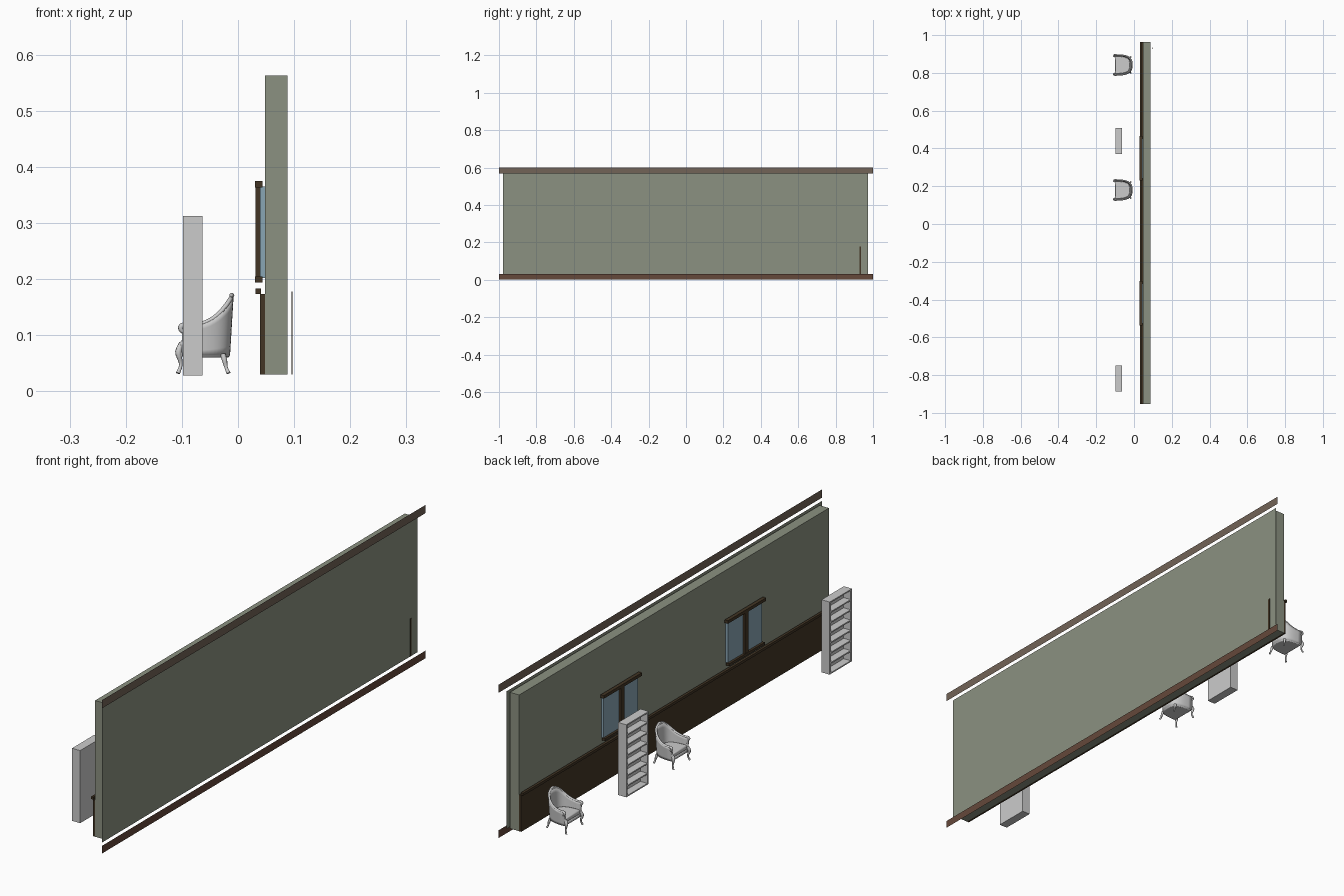
import bpy, bmesh, math
from mathutils import Vector

if "Cube" in bpy.data.objects:
    bpy.data.objects.remove(bpy.data.objects["Cube"], do_unlink=True)


def material(name, rgb):
    m = bpy.data.materials.new(name)
    m.use_nodes = True
    m.diffuse_color = (*rgb, 1)
    m.node_tree.nodes["Principled BSDF"].inputs["Base Color"].default_value = (*rgb, 1)
    return m


GREEN = material("sage green", (0.26, 0.285, 0.22))
WOOD = material("dark wood", (0.055, 0.036, 0.018))
CROWN = material("grey brown", (0.17, 0.125, 0.095))
BASE = material("red brown", (0.13, 0.065, 0.042))
GLASS = material("pale blue glass", (0.25, 0.38, 0.46))
GREY = material("light grey", (0.6, 0.6, 0.6))


def add_mesh(name, bm, mat, smooth=False):
    bmesh.ops.recalc_face_normals(bm, faces=bm.faces)
    me = bpy.data.meshes.new(name)
    bm.to_mesh(me)
    bm.free()
    me.materials.append(mat)
    ob = bpy.data.objects.new(name, me)
    bpy.context.collection.objects.link(ob)
    if smooth:
        select(ob)
        bpy.ops.object.shade_smooth_by_angle(angle=math.radians(40))
    return ob


def select(ob):
    bpy.ops.object.select_all(action="DESELECT")
    ob.select_set(True)
    bpy.context.view_layer.objects.active = ob


def box(name, x, y, z, mat):
    bm = bmesh.new()
    bmesh.ops.create_cube(bm, size=1)
    for v in bm.verts:
        v.co = [(r[0] + r[1]) / 2 + c * (r[1] - r[0]) for c, r in zip(v.co, (x, y, z))]
    return add_mesh(name, bm, mat)


def sheet(name, x, y, z, mat):
    """Flat upright sheet facing +x."""
    bm = bmesh.new()
    corners = [(y[0], z[0]), (y[1], z[0]), (y[1], z[1]), (y[0], z[1])]
    bm.faces.new([bm.verts.new((x, a, b)) for a, b in corners])
    return add_mesh(name, bm, mat)


def tube(name, points, radii, mat):
    """Round bar through points, tapering by the radii."""
    cu = bpy.data.curves.new(name, "CURVE")
    cu.dimensions = "3D"
    cu.bevel_depth = 1
    cu.bevel_resolution = 2
    cu.resolution_u = 5
    cu.use_fill_caps = True
    sp = cu.splines.new("BEZIER")
    sp.bezier_points.add(len(points) - 1)
    for bp, p, r in zip(sp.bezier_points, points, radii):
        bp.co = p
        bp.radius = r
        bp.handle_left_type = bp.handle_right_type = "AUTO"
    cu.materials.append(mat)
    ob = bpy.data.objects.new(name, cu)
    bpy.context.collection.objects.link(ob)
    select(ob)
    bpy.ops.object.convert(target="MESH")


# Wall, outer panel and trim sheets
box("wall", (0.048, 0.088), (-0.952, 0.963), (0.03, 0.563), GREEN)
sheet("outer_panel", 0.096, (-0.979, 0.973), (0.03, 0.568), GREEN)
sheet("crown_trim", 0.112, (-1, 1), (0.568, 0.6), CROWN)
sheet("base_trim", 0.112, (-1, 1), (0, 0.03), BASE)

# Wainscot, chair rail and the narrow upright strip on the outer panel
box("wainscot", (0.039, 0.048), (-0.952, 0.963), (0.03, 0.173), WOOD)
box("chair_rail", (0.031, 0.041), (-0.952, 0.963), (0.173, 0.183), WOOD)
box("panel_strip", (0.095, 0.097), (0.927, 0.935), (0.03, 0.178), WOOD)


def window(yc):
    box("window_header", (0.03, 0.044), (yc - 0.118, yc + 0.118), (0.363, 0.375), WOOD)
    box("window_sill", (0.03, 0.044), (yc - 0.11, yc + 0.11), (0.194, 0.204), WOOD)
    box("window_mullion", (0.031, 0.039), (yc - 0.012, yc + 0.012), (0.204, 0.363), WOOD)
    for s in (-1, 1):
        y = sorted((yc, yc + s * 0.106))
        box("window_pane", (0.039, 0.048), y, (0.202, 0.365), GLASS)


def bookcase(yc):
    front, back, half, low, top = -0.098, -0.063, 0.069, 0.028, 0.312
    t = 0.005
    box("bookcase_back", (back - t, back), (yc - half, yc + half), (low, top), GREY)
    for s in (-1, 1):
        y = sorted((yc + s * half, yc + s * (half - 0.008)))
        box("bookcase_side", (front, back - t), y, (low, top), GREY)
    count = 8
    for i in range(count):
        z = low + i * (top - low - t) / (count - 1)
        box("bookcase_shelf", (front, back - t), (yc - half + 0.008, yc + half - 0.008),
            (z, z + t), GREY)


def outline(scale=1.0, n=28):
    """U-shaped plan of the chair, from one arm round the back to the other."""
    pts = []
    for i in range(n + 1):
        a = math.pi * (i / n - 0.5)
        x = 0.088 * scale * max(math.cos(a), 0) ** 0.66
        y = 0.052 * scale * math.copysign(abs(math.sin(a)) ** 0.66, a)
        pts.append((x - 0.1, y))
    return pts


def rim(x):
    return 0.117 + 0.05 * ((x + 0.1) / 0.088) ** 3


def chair(yc):
    plan = outline()
    # Curved back and arms
    bm = bmesh.new()
    rows = 6
    grid = []
    for x, y in plan:
        column = []
        for j in range(rows + 1):
            f = j / rows
            z = 0.064 + f * (rim(x) - 0.064)
            flare = 0.93 + 0.07 * f
            column.append(bm.verts.new((-0.1 + (x + 0.1) * flare, yc + y * flare, z)))
        grid.append(column)
    for a, b in zip(grid, grid[1:]):
        for j in range(rows):
            bm.faces.new((a[j], b[j], b[j + 1], a[j + 1]))
    shell = add_mesh("chair_shell", bm, GREY, True)
    mod = shell.modifiers.new("thickness", "SOLIDIFY")
    mod.thickness = 0.008
    mod.offset = 0

    # Rounded top rail with a small crest
    path = [(x, yc + y, rim(x)) for x, y in plan[::2]]
    tube("chair_top_rail", path, [0.0042] * len(path), GREY)
    tube("chair_crest", [(-0.012, yc - 0.022, 0.167), (-0.011, yc, 0.171),
                         (-0.012, yc + 0.022, 0.167)], (0.002, 0.0045, 0.002), GREY)

    # Apron and cushion
    for name, scale, z0, z1 in (("chair_apron", 0.97, 0.06, 0.073),
                                ("chair_cushion", 0.9, 0.073, 0.09)):
        bm = bmesh.new()
        face = bm.faces.new([bm.verts.new((x, yc + y, z0)) for x, y in outline(scale)])
        ext = bmesh.ops.extrude_face_region(bm, geom=[face])
        top = [v for v in ext["geom"] if isinstance(v, bmesh.types.BMVert)]
        bmesh.ops.translate(bm, verts=top, vec=Vector((0, 0, z1 - z0)))
        ob = add_mesh(name, bm, GREY, True)
        bev = ob.modifiers.new("soft edge", "BEVEL")
        bev.width = 0.004
        bev.segments = 2

    # Scrolled arm supports and curved legs
    for s in (-1, 1):
        def side(pts):
            return [(x, yc + s * y, z) for x, y, z in pts]
        tube("chair_arm_support", side([(-0.093, 0.053, 0.119), (-0.102, 0.053, 0.114),
                                        (-0.094, 0.051, 0.1), (-0.101, 0.047, 0.08)]),
             (0.0045, 0.005, 0.0035, 0.005), GREY)
        tube("chair_front_leg", side([(-0.1, 0.045, 0.086), (-0.106, 0.049, 0.07),
                                      (-0.102, 0.047, 0.047), (-0.107, 0.051, 0.032)]),
             (0.005, 0.006, 0.003, 0.0038), GREY)
        tube("chair_back_leg", side([(-0.027, 0.037, 0.066), (-0.024, 0.039, 0.055),
                                     (-0.021, 0.04, 0.042), (-0.017, 0.043, 0.032)]),
             (0.005, 0.0048, 0.003, 0.0038), GREY)


for yc in (0.347, -0.42):
    window(yc)
for yc in (0.44, -0.817):
    bookcase(yc)
for yc in (0.842, 0.18):
    chair(yc)
